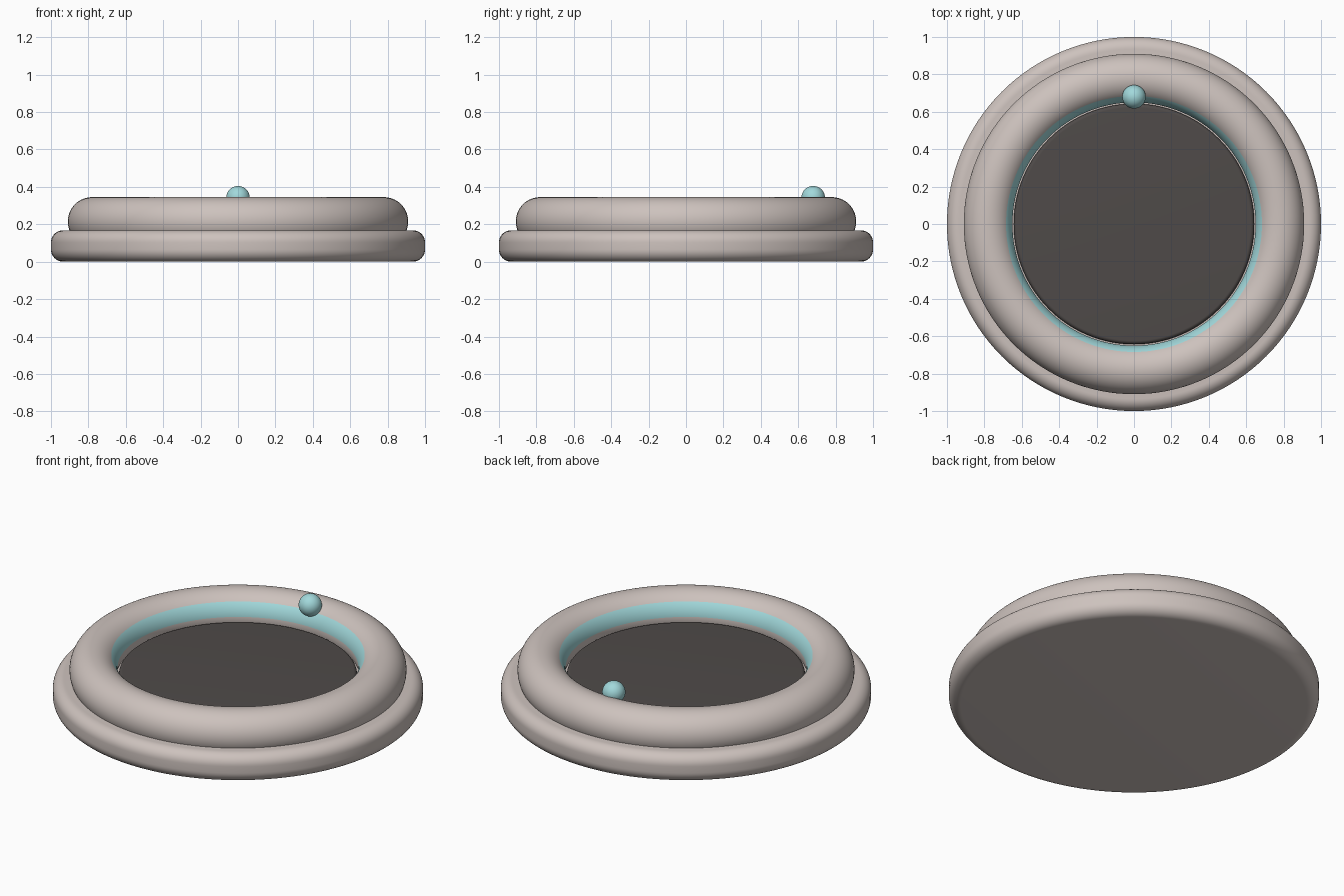
import bpy, bmesh, math

if "Cube" in bpy.data.objects:
    bpy.data.objects.remove(bpy.data.objects["Cube"])

SEGMENTS = 128


def material(name, colour):
    m = bpy.data.materials.new(name)
    m.diffuse_color = (*colour, 1.0)
    m.use_nodes = True
    m.node_tree.nodes["Principled BSDF"].inputs["Base Color"].default_value = m.diffuse_color
    return m


beige = material("warm beige", (0.61, 0.54, 0.51))
aqua = material("pale aqua", (0.36, 0.69, 0.71))
charcoal = material("charcoal", (0.078, 0.069, 0.066))


def finish(bm, name, mats):
    bmesh.ops.recalc_face_normals(bm, faces=bm.faces)
    mesh = bpy.data.meshes.new(name)
    bm.to_mesh(mesh)
    bm.free()
    for m in mats:
        mesh.materials.append(m)
    obj = bpy.data.objects.new(name, mesh)
    bpy.context.collection.objects.link(obj)
    bpy.ops.object.select_all(action='DESELECT')
    obj.select_set(True)
    bpy.context.view_layer.objects.active = obj
    bpy.ops.object.shade_smooth_by_angle(angle=math.radians(35))
    return obj


def arc(r, z, radius, start, end, steps):
    """Profile points (r, z) along an arc given in degrees."""
    angles = [math.radians(start + (end - start) * i / steps) for i in range(steps + 1)]
    return [(r + radius * math.cos(a), z + radius * math.sin(a)) for a in angles]


def lathe(profile, closed):
    """Spin a profile about z; an open profile gets flat end caps."""
    bm = bmesh.new()
    rings = []
    for r, z in profile:
        rings.append([bm.verts.new((r * math.cos(t), r * math.sin(t), z))
                      for t in (2 * math.pi * i / SEGMENTS for i in range(SEGMENTS))])
    pairs = list(zip(rings, rings[1:]))
    if closed:
        pairs.append((rings[-1], rings[0]))
    for a, b in pairs:
        for i in range(SEGMENTS):
            j = (i + 1) % SEGMENTS
            bm.faces.new((a[i], a[j], b[j], b[i]))
    if not closed:
        bm.faces.new(rings[0])
        bm.faces.new(rings[-1])
    return bm


def rounded_disc(name, radius, bottom, top, low, high, mat):
    """Solid disc with rounded lower and upper rims."""
    profile = (arc(radius - low, bottom + low, low, -90, 0, 10)
               + arc(radius - high, top - high, high, 0, 90, 10))
    return finish(lathe(profile, False), name, [mat])


# Wide base with rounded rims
rounded_disc("base", 1.0, 0.0, 0.168, 0.065, 0.065, beige)

# Round rim ring, with an aqua band on the upper part of its inner wall
RING_R, RING_Z, RING_TUBE = 0.78, 0.215, 0.13
bm = lathe(arc(RING_R, RING_Z, RING_TUBE, 0, 357.5, 143), True)
for f in bm.faces:
    c = f.calc_center_median()
    angle = math.degrees(math.atan2(c.z - RING_Z, math.hypot(c.x, c.y) - RING_R))
    f.material_index = 1 if 137.5 < angle < 175 else 0
finish(bm, "rim_ring", [beige, aqua])

# Dark face inside the ring
rounded_disc("inner_face", 0.643, 0.12, 0.205, 0.01, 0.02, charcoal)

# Small marker ball at the back of the ring
bm = bmesh.new()
bmesh.ops.create_uvsphere(bm, u_segments=32, v_segments=20, radius=0.063)
bmesh.ops.translate(bm, verts=bm.verts, vec=(0, 0.68, 0.342))
finish(bm, "marker_ball", [aqua])
